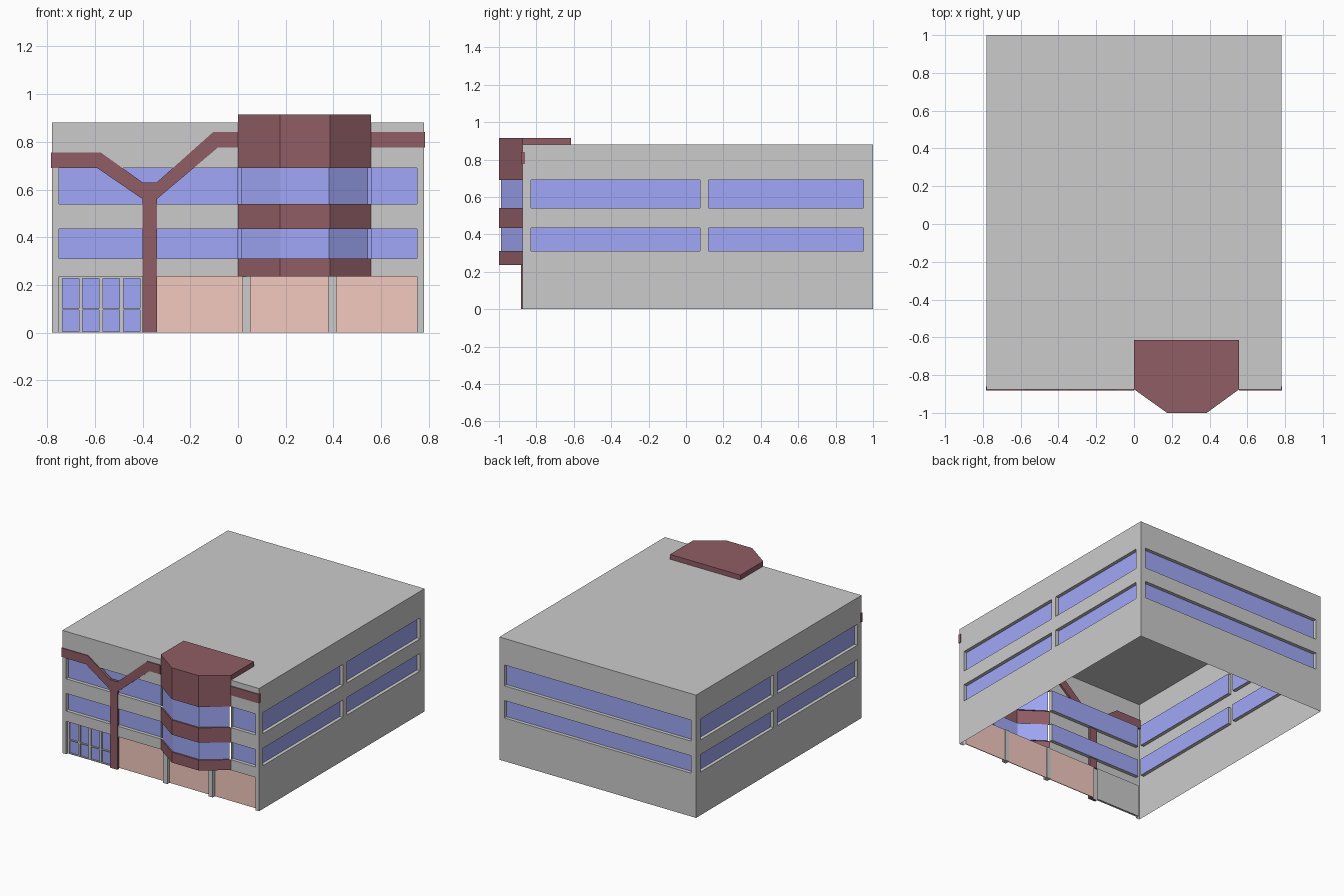
import bpy, bmesh
from mathutils import Vector

if "Cube" in bpy.data.objects:
    bpy.data.objects.remove(bpy.data.objects["Cube"])


def mat(name, rgb):
    m = bpy.data.materials.new(name)
    m.diffuse_color = (*rgb, 1)
    m.use_nodes = True
    m.node_tree.nodes["Principled BSDF"].inputs["Base Color"].default_value = m.diffuse_color
    return m


GREY = mat("concrete", (0.8, 0.8, 0.8))
BLUE = mat("blue_glass", (0.35, 0.39, 0.93))
BROWN = mat("dark_brown", (0.28, 0.11, 0.13))
SALMON = mat("salmon_panel", (0.91, 0.59, 0.52))


def finish(name, bm, *mats):
    bmesh.ops.remove_doubles(bm, verts=bm.verts, dist=1e-5)
    me = bpy.data.meshes.new(name)
    bm.to_mesh(me)
    bm.free()
    for m in mats:
        me.materials.append(m)
    ob = bpy.data.objects.new(name, me)
    bpy.context.collection.objects.link(ob)
    return ob


def quad(bm, pts, mi=0):
    bm.faces.new([bm.verts.new(p) for p in pts]).material_index = mi


def wall(name, origin, u, size, holes, depth=0.025):
    """Thin wall with recessed openings; hole = (u0, z0, u1, z1, kind)."""
    o, u, up = Vector(origin), Vector(u), Vector((0, 0, 1))
    n = up.cross(u)
    P = lambda a, z, d=0: o + u * a + up * z + n * d
    bm = bmesh.new()
    us = sorted({size[0], size[1], *[h[i] for h in holes for i in (0, 2)]})
    zs = sorted({size[2], size[3], *[h[i] for h in holes for i in (1, 3)]})
    for a, b in zip(us, us[1:]):
        for c, d in zip(zs, zs[1:]):
            mu, mz = (a + b) / 2, (c + d) / 2
            if not any(h[0] < mu < h[2] and h[1] < mz < h[3] for h in holes):
                quad(bm, [P(a, c), P(b, c), P(b, d), P(a, d)])
    for a, c, b, d, kind in holes:
        if kind == "cut":
            continue
        ring = [(a, c), (b, c), (b, d), (a, d)]
        for i, (p, q) in enumerate(zip(ring, ring[1:] + ring[:1])):
            if not (p[1] == q[1] == 0):
                quad(bm, [P(*p), P(*q), P(*q, depth), P(*p, depth)])
        if kind == "glass":
            quad(bm, [P(*p, depth) for p in ring], 1)
    return finish(name, bm, GREY, BLUE)


def box(name, x0, x1, y0, y1, z0, z1, m):
    prism(name, [(x0, y0), (x1, y0), (x1, y1), (x0, y1)], z0, z1, m)


def prism(name, pts, a, b, m, vertical=False):
    """Extrude an outline in z, or in y when vertical (points are x, z)."""
    f = (lambda p, t: (p[0], t, p[1])) if vertical else (lambda p, t: (*p, t))
    bm = bmesh.new()
    r = [[bm.verts.new(f(p, t)) for p in pts] for t in (a, b)]
    bm.faces.new(r[0])
    bm.faces.new(r[1])
    for i in range(len(pts)):
        j = (i + 1) % len(pts)
        bm.faces.new([r[0][i], r[0][j], r[1][j], r[1][i]])
    bmesh.ops.recalc_face_normals(bm, faces=bm.faces)
    return finish(name, bm, m)


X, F, B, H = 0.78, -0.875, 1.0, 0.88
ROWS = [(0.31, 0.435), (0.54, 0.69)]
BX0, BX1 = 0.0, 0.557   # bay width


def windows(*spans):
    return [(a, z0, b, z1, "glass") for a, b in spans for z0, z1 in ROWS]


# Shell walls and roof
wall("front_wall", (0, F, 0), (1, 0, 0), (-X, X, 0, H),
     windows((-0.75, BX0), (BX1, 0.75))
     + [(-0.75, 0, 0.75, 0.235, "open"), (BX0, 0.235, BX1, H, "cut")])
wall("right_wall", (X, 0, 0), (0, 1, 0), (F, B, 0, H),
     windows((-0.83, 0.075), (0.12, 0.95)))
wall("left_wall", (-X, 0, 0), (0, -1, 0), (-B, -F, 0, H),
     windows((-0.95, -0.12), (-0.075, 0.83)))
wall("back_wall", (0, B, 0), (-1, 0, 0), (-X, X, 0, H), windows((-0.74, 0.74)))
bm = bmesh.new()
quad(bm, [(-X, F, H), (X, F, H), (X, B, H), (-X, B, H)])
finish("roof", bm, GREY)

# Ground floor: glazed entrance, salmon panels and columns
panes = [(a, z0, a + 0.069, z1, "glass")
         for a in (-0.736, -0.651, -0.565, -0.48)
         for z0, z1 in ((0.006, 0.095), (0.102, 0.228))]
wall("entrance_glazing", (0, F + 0.015, 0), (1, 0, 0), (-0.75, -0.37, 0, 0.235),
     panes, 0.01)
box("entrance_backing", -0.75, -0.39, F + 0.027, F + 0.03, 0, 0.235, GREY)
for i, (a, b) in enumerate([(-0.36, 0.02), (0.05, 0.38), (0.41, 0.75)]):
    box(f"ground_panel_{i}", a, b, F + 0.025, F + 0.03, 0, 0.235, SALMON)
for i, x in enumerate((0.035, 0.395)):
    box(f"ground_column_{i}", x - 0.017, x + 0.017, F, F + 0.035, 0, 0.235, GREY)

# Bay: brown bands lofted with slightly inset glass bands
outer = [(BX0, F), (0.175, -1.0), (0.385, -1.0), (BX1, F)]
inner = [(BX0 + 0.012, F), (0.178, -0.99), (0.382, -0.99), (BX1 - 0.012, F)]
levels = [(0.235, outer)]
for z0, z1 in ROWS:
    levels += [(z0, outer), (z0, inner), (z1, inner), (z1, outer)]
levels.append((H, outer))
bm = bmesh.new()
for (za, pa), (zb, pb) in zip(levels, levels[1:]):
    for i in range(3):
        quad(bm, [(*pa[i], za), (*pa[i + 1], za), (*pb[i + 1], zb), (*pb[i], zb)],
             int(pa is inner and pb is inner))
quad(bm, [(*p, 0.235) for p in reversed(outer)])
finish("bay_front", bm, BROWN, BLUE)
prism("bay_cap", outer + [(BX1, -0.615), (BX0, -0.615)], H, 0.915, BROWN)

# Branching brown trim across the front
E = X + 0.004
top = [(-E, 0.755), (-0.575, 0.755), (-0.40, 0.63), (-0.34, 0.63),
       (-0.105, 0.84), (BX0, 0.84)]
low = [(BX0, 0.775), (-0.085, 0.775), (-0.34, 0.56), (-0.34, 0),
       (-0.40, 0), (-0.40, 0.56), (-0.59, 0.69), (-E, 0.69)]
prism("branching_trim", top + low, F - 0.006, F + 0.014, BROWN, True)
box("right_trim", BX1, E, F - 0.006, F + 0.014, 0.775, 0.84, BROWN)
